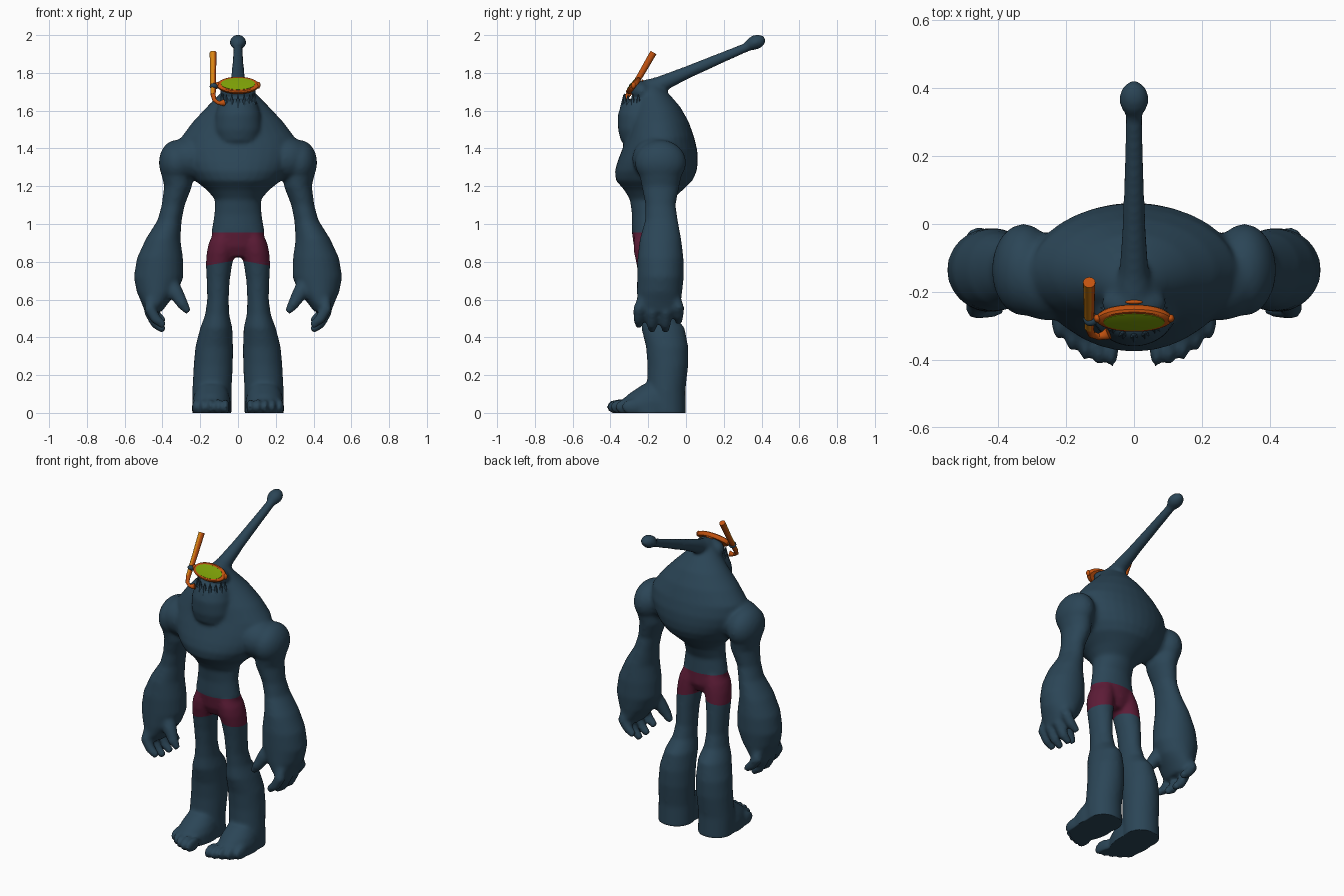
import bpy, bmesh, math
from mathutils import Vector, Matrix

cube = bpy.data.objects.get("Cube")
if cube:
    bpy.data.objects.remove(cube, do_unlink=True)


def material(name, r, g, b):
    m = bpy.data.materials.new(name)
    m.use_nodes = True
    m.diffuse_color = (r, g, b, 1)
    bsdf = next(n for n in m.node_tree.nodes if n.type == 'BSDF_PRINCIPLED')
    bsdf.inputs["Base Color"].default_value = (r, g, b, 1)
    bsdf.inputs["Roughness"].default_value = 0.8
    return m


SKIN = material("slate blue skin", .024, .06, .094)
SHORTS = material("crimson shorts", .11, .0115, .038)
RIM = material("burnt orange rubber", .54, .085, .005)
TUBE = material("amber plastic", .68, .23, .006)
LENS = material("green lens", .2, .34, .002)


def loft(bm, rings, flat=False, n=20):
    """Skin ellipses (x, y, z, rx, ry); flat keeps every ring horizontal."""
    pts = [Vector(r[:3]) for r in rings]
    loops = []
    for i, ring in enumerate(rings):
        tangent = pts[min(i + 1, len(pts) - 1)] - pts[max(i - 1, 0)]
        q = Vector((0, 0, 1)).rotation_difference(Vector((0, 0, 1)) if flat else tangent)
        rx, ry = ring[3], ring[-1]
        loops.append([bm.verts.new(pts[i] + q @ Vector(
            (rx * math.cos(a), ry * math.sin(a), 0)))
            for a in (k * math.tau / n for k in range(n))])
    for lo, hi in zip(loops, loops[1:]):
        for k in range(n):
            bm.faces.new((lo[k], lo[(k + 1) % n], hi[(k + 1) % n], hi[k]))
    bm.faces.new(loops[0])
    bm.faces.new(loops[-1])


def ball(bm, centre, size, rot=0):
    mat = Matrix.Translation(centre) @ Matrix.Rotation(rot, 4, 'X') @ Matrix.Diagonal((*size, 1))
    bmesh.ops.create_uvsphere(bm, u_segments=24, v_segments=14, radius=1, matrix=mat)


def finish(name, bm, *mats, smooth=True):
    bmesh.ops.recalc_face_normals(bm, faces=bm.faces)
    mesh = bpy.data.meshes.new(name)
    for m in mats:
        mesh.materials.append(m)
    bm.to_mesh(mesh)
    bm.free()
    for p in mesh.polygons:
        p.use_smooth = smooth
    ob = bpy.data.objects.new(name, mesh)
    bpy.context.collection.objects.link(ob)
    return ob


def sharpen(ob):
    bpy.ops.object.select_all(action='DESELECT')
    ob.select_set(True)
    bpy.context.view_layer.objects.active = ob
    bpy.ops.object.shade_smooth_by_angle(angle=math.radians(40))


body = bmesh.new()

# Hunched torso: height, y centre, half width, half depth
torso = [(.825, -.19, .08, .06), (.88, -.19, .135, .086), (.96, -.197, .14, .09),
         (1.05, -.198, .125, .088), (1.13, -.185, .122, .112), (1.18, -.172, .165, .155),
         (1.23, -.168, .228, .203), (1.28, -.16, .268, .217), (1.33, -.15, .295, .213),
         (1.39, -.14, .31, .2), (1.46, -.135, .3, .178), (1.54, -.14, .24, .155),
         (1.62, -.15, .165, .12), (1.68, -.17, .105, .088), (1.73, -.19, .06, .06)]
loft(body, [(0, y, z, rx, ry) for z, y, rx, ry in torso], True, 32)

# Heavy jaw and small skull
jaw = [(1.415, -.265, .07, .05), (1.44, -.265, .105, .08), (1.5, -.26, .124, .1),
       (1.58, -.255, .12, .106), (1.64, -.25, .1, .09), (1.66, -.25, .085, .07)]
loft(body, [(0, y, z, rx, ry) for z, y, rx, ry in jaw], True, 28)
ball(body, (0, -.235, 1.702), (.096, .056, .055))

# Long stalk with bulb
loft(body, [(0, -.23, 1.69, .07), (0, -.14, 1.738, .044), (0, 0, 1.8, .034),
            (0, .2, 1.885, .028), (0, .33, 1.94, .025)])
ball(body, (0, .368, 1.962), (.044, .056, .039), .35)

# Limb profiles: height, x, y, half width, half depth
leg = [(.96, .07, -.195, .055, .075), (.9, .083, -.192, .072, .087), (.85, .092, -.188, .074, .088),
       (.79, .1, -.18, .07, .083), (.7, .105, -.17, .061, .078), (.6, .106, -.162, .057, .075),
       (.52, .11, -.148, .064, .084), (.45, .115, -.122, .085, .115), (.35, .126, -.1, .1, .112),
       (.25, .131, -.096, .104, .108), (.12, .138, -.105, .104, .102), (-.02, .138, -.1, .104, .1)]
foot = [(.15, .138, -.15, .07, .08), (.1, .14, -.175, .092, .13),
        (.06, .141, -.185, .102, .162), (-.02, .141, -.185, .102, .165)]
arm = [(1.3, .33, -.135, .085, .12), (1.2, .317, -.135, .074, .1), (1.1, .343, -.135, .061, .08),
       (1.02, .362, -.13, .064, .087), (.92, .397, -.135, .092, .11), (.82, .413, -.135, .122, .122),
       (.72, .42, -.135, .132, .124), (.64, .428, -.14, .108, .12), (.58, .44, -.143, .07, .116),
       (.535, .448, -.143, .045, .1)]

for s in (1, -1):
    for profile in (leg, foot, arm):
        loft(body, [(s * x, y, z, rx, ry) for z, x, y, rx, ry in profile], True, 24)
    # Rounded shoulder blending into the chest and back
    ball(body, (s * .325, -.135, 1.325), (.094, .136, .12))
    ball(body, (s * .25, -.155, 1.345), (.14, .13, .118))
    # Toes fan around the front of the foot
    for i in range(5):
        ball(body, (s * (.066 + .039 * i), -.358 + .005 * i * i, .032), (.021, .064, .042))
    # Curled fingers and thumb, tip first
    for y, lift in ((-.25, .025), (-.18, 0), (-.108, 0), (-.04, .045)):
        loft(body, [(s * .39, y, .435 + lift, .02), (s * .435, y, .472 + lift, .029),
                    (s * .465, y, .53 + lift * .6, .032),
                    (s * .455, -.14 + .65 * (y + .14), .63, .035)], n=12)
    loft(body, [(s * .262, -.225, .532, .018), (s * .29, -.225, .57, .03),
                (s * .325, -.21, .63, .04), (s * .37, -.18, .7, .05)], n=12)

# Fuse the parts into one smooth skin
skin = finish("body", body, SKIN, SHORTS)
remesh = skin.modifiers.new("fuse", 'REMESH')
remesh.mode = 'VOXEL'
remesh.voxel_size = .0105
relax = skin.modifiers.new("relax", 'SMOOTH')
relax.factor, relax.iterations = .5, 8
bpy.context.view_layer.update()
fused = bpy.data.meshes.new_from_object(skin.evaluated_get(bpy.context.evaluated_depsgraph_get()))
skin.modifiers.clear()
skin.data = fused
fused.materials.clear()
for m in (SKIN, SHORTS):
    fused.materials.append(m)
bm = bmesh.new()
bm.from_mesh(fused)
for v in bm.verts:
    v.co.z = max(v.co.z, 0)


# Shorts: cut the waist and the slanted leg hems, then colour between them
def cut(side, point, normal):
    faces = [f for f in bm.faces if -.02 <= f.calc_center_median().x * side < .22
             and .7 < f.calc_center_median().z < 1.05]
    geom = faces + list({e for f in faces for e in f.edges}) + list({v for f in faces for v in f.verts})
    bmesh.ops.bisect_plane(bm, geom=geom, plane_co=point, plane_no=normal, dist=1e-5)


for s in (1, -1):
    cut(s, (0, 0, .955), (0, 0, 1))
    cut(s, (s * .165, 0, .78), (s * .18, 0, 1))
for f in bm.faces:
    c = f.calc_center_median()
    inside = abs(c.x) < .21 and .78 + .18 * (.165 - abs(c.x)) < c.z < .955
    f.material_index = int(inside)
    f.smooth = True
bm.to_mesh(fused)
bm.free()

# Jagged teeth along the lower jaw
bm = bmesh.new()
for i in range(9):
    a = math.radians(-88 + 22 * i)
    base = Vector((.088 * math.sin(a), -.25 - .08 * math.cos(a), 1.65))
    bmesh.ops.create_cone(bm, segments=6, radius1=.019, radius2=.002, depth=.07 + .012 * (i % 2),
                          cap_ends=True, matrix=Matrix.Translation(base))
finish("teeth", bm, SKIN, smooth=False)

# Diving mask: thin rim and lens share one tilted frame
frame = Matrix.Translation((0, -.279, 1.734)) @ Matrix.Rotation(math.radians(52), 4, 'X')
bm = bmesh.new()
loft(bm, [(0, 0, -.016, .1, .046), (0, 0, -.006, .11, .053), (0, 0, .006, .11, .053),
          (0, 0, .012, .1, .047)], True, 32)
bm.transform(frame)
sharpen(finish("mask_rim", bm, RIM))
bm = bmesh.new()
loft(bm, [(0, 0, .008, .091, .04), (0, 0, .014, .09, .039), (0, 0, .016, .06, .026)], True, 32)
bm.transform(frame)
sharpen(finish("mask_lens", bm, LENS))

# Side buckles and the short strap tab on top of the skull
bm = bmesh.new()
for s in (1, -1):
    ball(bm, (s * .108, -.278, 1.735), (.011, .012, .018))
ball(bm, (0, -.23, 1.758), (.026, .006, .007))
finish("mask_buckles", bm, RIM)

# Snorkel tube, amber in front and orange behind
bm = bmesh.new()
loft(bm, [(-.132, -.305, 1.685, .014), (-.132, -.24, 1.79, .016), (-.132, -.172, 1.908, .018)], n=16)
bmesh.ops.recalc_face_normals(bm, faces=bm.faces)
for f in bm.faces:
    f.material_index = int(f.normal.x > .5 or f.normal.y > .05)
sharpen(finish("snorkel_tube", bm, TUBE, RIM))

# Curled mouthpiece and clip
bm = bmesh.new()
loft(bm, [(-.075, -.322, 1.643, .018), (-.088, -.328, 1.64, .014), (-.105, -.332, 1.642, .01),
          (-.125, -.325, 1.656, .011), (-.132, -.305, 1.685, .013)], n=12)
sharpen(finish("snorkel_mouthpiece", bm, RIM))
bm = bmesh.new()
ball(bm, (-.128, -.28, 1.728), (.022, .022, .016), -.5)
finish("snorkel_clip", bm, SKIN)
